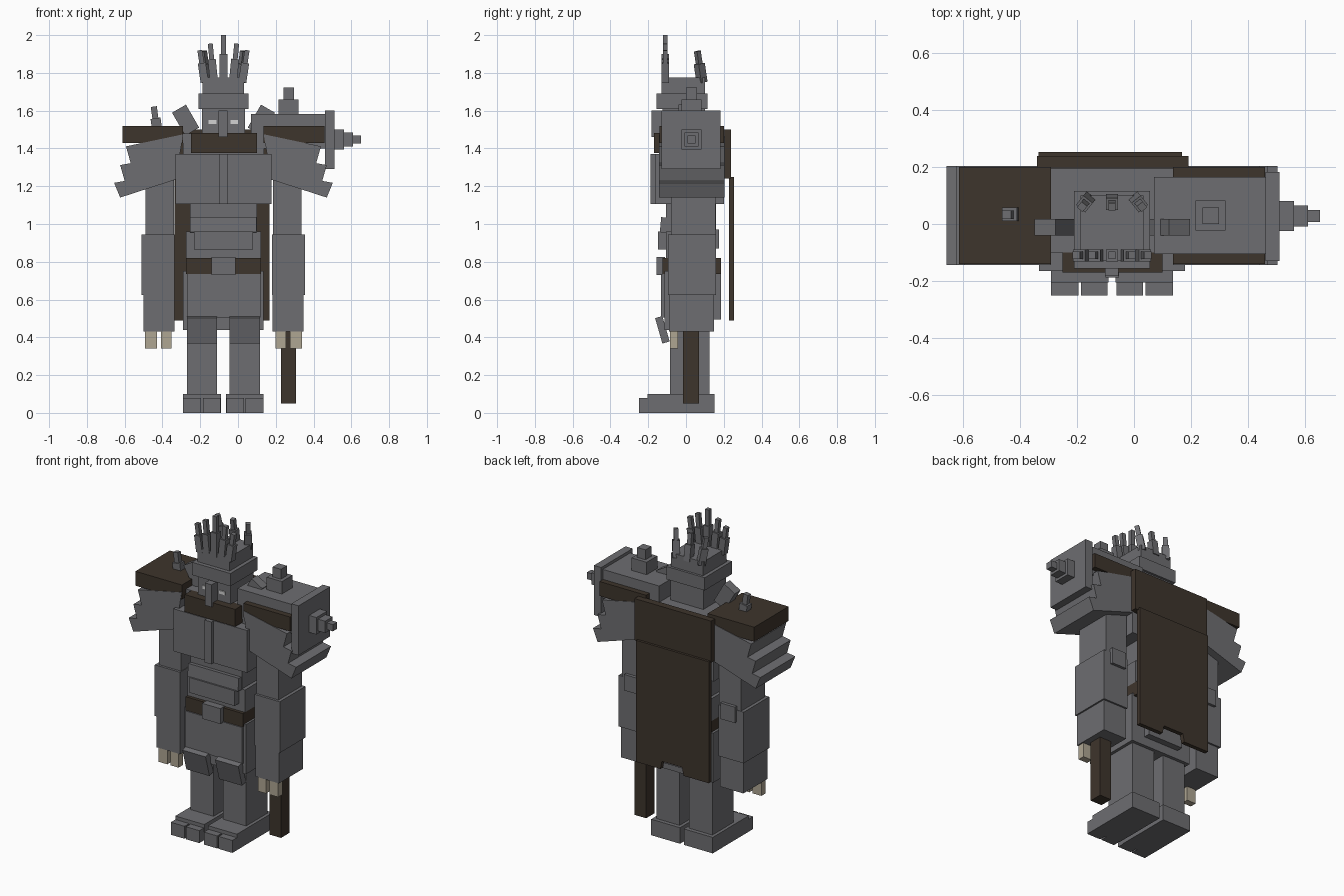
import bpy, bmesh, math
from mathutils import Matrix, Vector

if "Cube" in bpy.data.objects:
    bpy.data.objects.remove(bpy.data.objects["Cube"])

CX = -0.077  # body centre line


def material(name, rgb):
    m = bpy.data.materials.new(name)
    m.diffuse_color = (*rgb, 1)
    m.use_nodes = True
    m.node_tree.nodes["Principled BSDF"].inputs["Base Color"].default_value = m.diffuse_color
    return m


GREY = material("grey", (0.155, 0.155, 0.165))
BROWN = material("dark brown", (0.048, 0.035, 0.025))
BONE = material("bone", (0.43, 0.38, 0.29))
PALE = material("pale eye", (0.65, 0.65, 0.65))


def finish(name, bm, mat):
    me = bpy.data.meshes.new(name)
    bmesh.ops.recalc_face_normals(bm, faces=bm.faces)
    bm.to_mesh(me)
    bm.free()
    me.materials.append(mat)
    ob = bpy.data.objects.new(name, me)
    bpy.context.collection.objects.link(ob)
    return ob


def block(name, x, y, z, mat=GREY, rot=(0, 0), pair=False):
    """Box from ranges; rot = degrees about x and y; pair mirrors it over the centre line."""
    for side in ((1, -1) if pair else (1,)):
        bm = bmesh.new()
        bmesh.ops.create_cube(bm, size=1)
        c = Vector(((x[0] + x[1]) / 2, (y[0] + y[1]) / 2, (z[0] + z[1]) / 2))
        if side < 0:
            c.x = 2 * CX - c.x
        mtx = (Matrix.Translation(c)
               @ Matrix.Rotation(math.radians(rot[1] * side), 4, 'Y')
               @ Matrix.Rotation(math.radians(rot[0]), 4, 'X')
               @ Matrix.Diagonal((x[1] - x[0], y[1] - y[0], z[1] - z[0], 1)))
        bm.transform(mtx)
        finish(name, bm, mat)


def extrude(name, pts, y, mat=GREY, mirror=False):
    """Front outline of (x, z) points pulled through a y range."""
    bm = bmesh.new()
    f = bm.faces.new([bm.verts.new(((2 * CX - px) if mirror else px, y[0], pz)) for px, pz in pts])
    g = bmesh.ops.extrude_face_region(bm, geom=[f])["geom"]
    bmesh.ops.translate(bm, verts=[v for v in g if isinstance(v, bmesh.types.BMVert)],
                        vec=(0, y[1] - y[0], 0))
    finish(name, bm, mat)


# Feet, toes and legs
block("foot", (-0.29, -0.09), (-0.205, 0.15), (0, 0.1), pair=True)
block("outer_toe", (-0.29, -0.195), (-0.25, -0.2), (0, 0.078), pair=True)
block("inner_toe", (-0.185, -0.093), (-0.25, -0.2), (0, 0.078), pair=True)
block("leg", (-0.27, -0.11), (-0.085, 0.125), (0.1, 0.6), pair=True)
block("thigh_guard", (-0.27, -0.11), (-0.145, -0.105), (0.37, 0.51), rot=(16, 0), pair=True)

# Pelvis, aprons and belt
block("pelvis", (-0.29, 0.135), (-0.115, 0.145), (0.44, 0.75))
block("front_apron", (-0.27, 0.12), (-0.132, -0.1), (0.505, 0.735))
block("back_apron", (-0.2, 0.045), (0.14, 0.185), (0.495, 0.735))
block("belt", (-0.275, 0.122), (-0.125, 0.185), (0.735, 0.82), BROWN)
block("buckle", (-0.14, -0.014), (-0.155, -0.11), (0.73, 0.826))

# Abdomen with front plates
block("abdomen", (-0.275, 0.122), (-0.105, 0.16), (0.82, 0.96))
block("upper_abdomen", (-0.255, 0.1), (-0.105, 0.16), (0.96, 1.12))
block("lower_belly_plate", (-0.233, 0.08), (-0.148, -0.1), (0.865, 0.96))
block("upper_belly_plate", (-0.253, 0.097), (-0.135, -0.1), (0.955, 1.035), rot=(-5, 0))

# Chest
block("chest", (-0.332, 0.178), (-0.165, 0.2), (1.105, 1.37))
block("chest_strip", (-0.1, -0.053), (-0.187, -0.15), (1.105, 1.37))
block("upper_chest", (-0.29, 0.137), (-0.1, 0.2), (1.37, 1.48))
block("collar", (-0.25, 0.1), (-0.17, -0.1), (1.375, 1.483), BROWN)

# Cape with a notched hem
block("cape_top", (-0.34, 0.19), (0.195, 0.238), (1.24, 1.5), BROWN)
extrude("cape", [(-0.335, 0.49), (-0.16, 0.49), (-0.15, 0.54), (-0.01, 0.54), (0.0, 0.49),
                 (0.168, 0.49), (0.168, 1.25), (-0.335, 1.25)], (0.227, 0.253), BROWN)

# Arms
block("upper_arm", (-0.49, -0.338), (-0.08, 0.155), (0.94, 1.32), pair=True)
block("forearm", (-0.51, -0.335), (-0.095, 0.158), (0.625, 0.945), pair=True)
block("wrist_guard", (-0.5, -0.337), (-0.09, 0.147), (0.43, 0.625), pair=True)
block("elbow_plate", (-0.46, -0.36), (0.14, 0.175), (0.87, 0.97), pair=True)
block("outer_finger", (-0.492, -0.43), (-0.085, -0.043), (0.34, 0.44), BONE, pair=True)
block("inner_finger", (-0.408, -0.352), (-0.085, -0.043), (0.34, 0.44), BONE, pair=True)
block("club", (0.228, 0.308), (-0.015, 0.068), (0.05, 0.45), BROWN)

# Layered shoulder armour: three slanted steps down the outside
STEPS = [(-0.29, 1.475), (-0.593, 1.411), (-0.568, 1.322), (-0.624, 1.312), (-0.6, 1.228),
         (-0.656, 1.218), (-0.624, 1.14), (-0.33, 1.235)]
for flip in (False, True):
    extrude("shoulder_armour", STEPS, (-0.143, 0.203), GREY, flip)
block("shoulder_cap", (-0.612, -0.29), (-0.14, 0.2), (1.43, 1.52), BROWN, pair=True)
block("cap_stud", (-0.46, -0.407), (0.01, 0.057), (1.515, 1.56), rot=(0, -8))
block("cap_spike", (-0.457, -0.425), (0.018, 0.048), (1.55, 1.622), rot=(0, -8))

# Shoulder machine: housing, end plate, nozzle and turret
block("machine_housing", (0.07, 0.47), (-0.105, 0.165), (1.4, 1.582))
block("machine_end_plate", (0.46, 0.51), (-0.13, 0.182), (1.29, 1.6))
for x0, x1, r in ((0.5, 0.56, 0.053), (0.55, 0.61, 0.037), (0.6, 0.652, 0.021)):
    block("nozzle", (x0, x1), (0.028 - r, 0.028 + r), (1.447 - r, 1.447 + r))
block("turret_base", (0.215, 0.32), (-0.023, 0.082), (1.575, 1.66))
block("turret_top", (0.24, 0.297), (0.0, 0.058), (1.655, 1.722))

# Neck bolts
block("neck_bolt", (-0.32, -0.235), (-0.04, 0.017), (1.48, 1.62), rot=(0, -30), pair=True)

# Head, face and eyes
block("head", (-0.19, 0.037), (-0.125, 0.1), (1.44, 1.62))
block("brow", (-0.21, 0.056), (-0.155, 0.115), (1.61, 1.69))
block("crown_band", (-0.188, 0.033), (-0.13, 0.1), (1.68, 1.776))
block("nose", (-0.102, -0.055), (-0.182, -0.12), (1.46, 1.6))
block("eye", (-0.155, -0.115), (-0.131, -0.124), (1.53, 1.55), PALE, pair=True)

# Crown spikes: thick root and thin tip, leaning with position
def spike(x, y, top, lean_x, lean_y):
    base = Vector((x, y, 1.75))
    tip = Vector((x + lean_x, y + lean_y, top))
    q = (tip - base).to_track_quat('Z', 'Y').to_matrix().to_4x4()
    length = (tip - base).length
    for part, lo, hi, w in (("spike_root", 0, 0.6, 0.042), ("spike_tip", 0.58, 1, 0.026)):
        bm = bmesh.new()
        bmesh.ops.create_cube(bm, size=1)
        bm.transform(Matrix.Translation(base) @ q
                     @ Matrix.Translation((0, 0, (lo + hi) / 2 * length))
                     @ Matrix.Diagonal((w, w, (hi - lo) * length, 1)))
        finish(part, bm, GREY)


spike(CX, -0.11, 2.0, 0, 0)
for s in (-1, 1):
    spike(CX + s * 0.05, -0.11, 1.955, s * 0.02, 0)
    spike(CX + s * 0.1, -0.11, 1.92, s * 0.025, 0)
    spike(CX + s * 0.085, 0.085, 1.915, s * 0.02, -0.025)
spike(CX, 0.085, 1.915, 0, -0.025)
